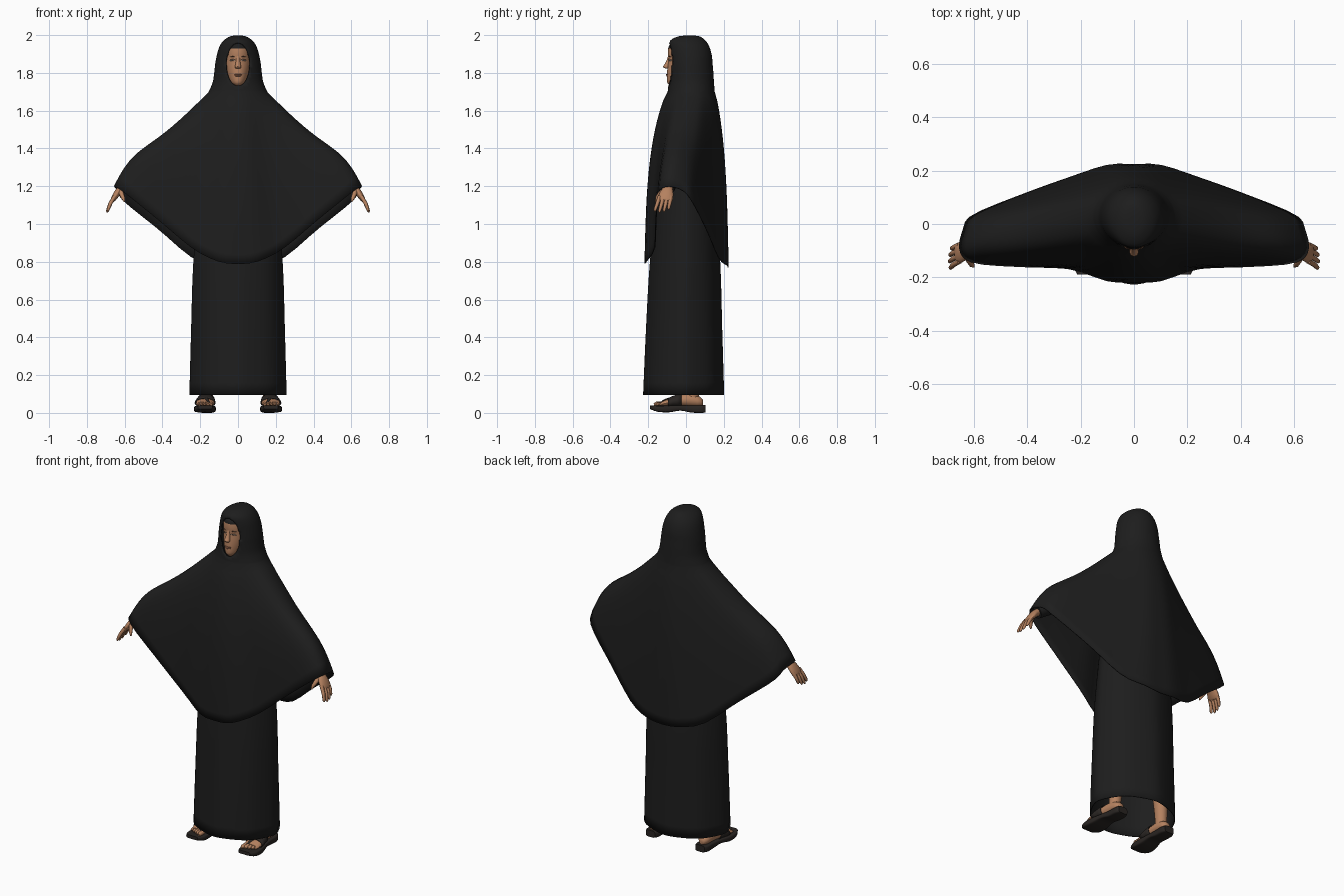
import bpy, bmesh, math
from mathutils import Vector

cube = bpy.data.objects.get("Cube")
if cube:
    bpy.data.objects.remove(cube, do_unlink=True)


def material(name, rgb):
    m = bpy.data.materials.new(name)
    m.use_nodes = True
    m.diffuse_color = (*rgb, 1)
    bsdf = next(n for n in m.node_tree.nodes if n.type == 'BSDF_PRINCIPLED')
    bsdf.inputs["Base Color"].default_value = (*rgb, 1)
    return m


CLOTH = material("black cloth", (0.0125, 0.0125, 0.0125))
SKIN = material("skin", (0.46, 0.22, 0.115))
LEATHER = material("dark leather", (0.022, 0.018, 0.016))
LIP = material("lips", (0.36, 0.155, 0.09))
WHITE = material("eye white", (0.5, 0.42, 0.36))
HAIR = material("brow", (0.12, 0.06, 0.035))


def spline(keys, t):
    """Smooth curve through evenly spaced keys, t from 0 to 1."""
    f = t * (len(keys) - 1)
    i = min(int(f), len(keys) - 2)
    f -= i
    a, b, c, d = (keys[max(0, min(len(keys) - 1, i + k))] for k in (-1, 0, 1, 2))
    return [q + f / 2 * (r - p + f * (2 * p - 5 * q + 4 * r - s + f * (3 * q - 3 * r + s - p)))
            for p, q, r, s in zip(a, b, c, d)]


def finish(name, bm, mats, mirror=False, thick=0):
    bmesh.ops.recalc_face_normals(bm, faces=bm.faces)
    mesh = bpy.data.meshes.new(name)
    bm.to_mesh(mesh)
    bm.free()
    for m in mats:
        mesh.materials.append(m)
    ob = bpy.data.objects.new(name, mesh)
    bpy.context.collection.objects.link(ob)
    if thick:
        ob.modifiers.new("thickness", 'SOLIDIFY').thickness = thick
    if mirror:
        ob.modifiers.new("mirror", 'MIRROR')
    bpy.ops.object.select_all(action='DESELECT')
    ob.select_set(True)
    bpy.context.view_layer.objects.active = ob
    bpy.ops.object.shade_smooth_by_angle(angle=math.radians(50))
    return ob


def bridge(bm, r0, r1):
    n = len(r0)
    for j in range(n):
        k = (j + 1) % n
        bm.faces.new((r0[j], r0[k], r1[k], r1[j]))


def tube(name, keys, mat, side=(1, 0, 0), axis=None, n=12, steps=0, sq=1.0,
         caps=True, mirror=False, thick=0, ripple=0):
    """Loft of ellipses; keys are (x, y, z, side radius, other radius)."""
    if steps:
        keys = [spline(keys, i / steps) for i in range(steps + 1)]
    bm = bmesh.new()
    rings = []
    for i, key in enumerate(keys):
        a, b = keys[max(0, i - 1)], keys[min(len(keys) - 1, i + 1)]
        d = Vector(axis or Vector(b[:3]) - Vector(a[:3])).normalized()
        u = Vector(side)
        u = (u - d * u.dot(d)).normalized()
        v = d.cross(u)
        ring = []
        for j in range(n):
            c, s = math.cos(math.tau * j / n), math.sin(math.tau * j / n)
            c, s = (math.copysign(abs(q) ** sq, q) for q in (c, s))
            w = 1 + ripple * math.cos(8 * math.tau * j / n) * (1 - i / len(keys))
            ring.append(bm.verts.new(Vector(key[:3]) + (u * c * key[3] + v * s * key[4]) * w))
        rings.append(ring)
    for r0, r1 in zip(rings, rings[1:]):
        bridge(bm, r0, r1)
    if caps:
        bm.faces.new(rings[0])
        bm.faces.new(rings[-1])
    return finish(name, bm, [mat], mirror, thick)


def stack(profile):
    """Turn (z, half width, front y, back y) into loft keys."""
    return [(0, (f + b) / 2, z, w, (b - f) / 2) for z, w, f, b in profile]


# Hooded cape: head rings, then columns running from the neck to the slanted hem
hood = [(1.998, .015, 0, .04), (1.992, .045, -.045, .075), (1.97, .078, -.084, .104),
        (1.935, .1, -.09, .125), (1.89, .113, -.09, .137), (1.845, .121, -.09, .141),
        (1.8, .126, -.09, .145), (1.75, .134, -.091, .148), (1.7, .155, -.097, .152)]
hem = [(0, -.22, .79), (.1, -.215, .8), (.24, -.17, .87), (.42, -.162, 1.02),
       (.6, -.147, 1.165), (.655, -.1, 1.2), (.642, -.02, 1.18), (.605, .035, 1.12),
       (.42, .112, .97), (.24, .177, .82), (.1, .222, .78), (0, .225, .77)]
COLS, HEAD, BODY = 64, 28, 18
bm = bmesh.new()
rings = []
for i in range(HEAD + BODY + 1):
    z, w, f, b = spline(hood, min(1, i / HEAD))
    t = max(0, (i - HEAD) / BODY)
    ring = []
    for j in range(COLS):
        a = math.tau * j / COLS
        c, s = math.cos(a), math.sin(a)
        p = Vector((w * s, (f + b) / 2 - (b - f) / 2 * c, z))
        if t:
            end = Vector(spline(hem, min(a, math.tau - a) / math.pi))
            end.x = math.copysign(end.x, s)
            p = p.lerp(end, t)
            p.y -= (.045 if c > 0 else .025) * c * math.sin(math.pi * t ** .7)
            p.z += .055 * s ** 4 * math.sin(math.pi * t ** 3)
        ring.append(bm.verts.new(p))
    rings.append(ring)
for r0, r1 in zip(rings, rings[1:]):
    bridge(bm, r0, r1)
bm.faces.new(rings[0])


# Oval face opening with its edge snapped to the oval
def oval(p):
    return math.hypot(p.x / .063, (p.z - 1.845) / .113)


cut = [f for f in bm.faces if f.calc_center_median().y < 0 and oval(f.calc_center_median()) < 1]
bmesh.ops.delete(bm, geom=cut, context='FACES')
for v in bm.verts:
    if v.is_boundary and v.co.z > 1.7:
        k = 1 / oval(v.co)
        v.co.x *= k
        v.co.z = 1.845 + (v.co.z - 1.845) * k
finish("hooded_cape", bm, [CLOTH], thick=.006)

# Long dress and sleeves
tube("long_dress", stack([(.095, .255, -.225, .2), (.45, .246, -.21, .19), (.8, .235, -.19, .18),
                          (1.2, .2, -.15, .15), (1.5, .16, -.1, .12), (1.6, .1, -.06, .1)]),
     CLOTH, axis=(0, 0, 1), n=72, steps=20, sq=1.08, caps=False, thick=.006, ripple=.01)
tube("sleeve", [(.12, .02, 1.55, .07, .07), (.38, -.03, 1.35, .055, .055),
                (.61, -.095, 1.19, .036, .034)], CLOTH, side=(0, 1, 0), n=16, mirror=True)

# Head with a dark under-cap above the forehead
head = tube("head", stack([(1.69, .035, -.05, .05), (1.73, .028, -.083, .06), (1.75, .044, -.1, .07),
                           (1.79, .058, -.101, .08), (1.83, .067, -.098, .09), (1.87, .071, -.094, .1),
                           (1.91, .071, -.096, .1), (1.945, .064, -.088, .09), (1.97, .04, -.05, .06)]),
            SKIN, axis=(0, 0, 1), n=32, steps=32)
head.data.materials.append(CLOTH)
for p in head.data.polygons:
    p.material_index = int(p.center.z > 1.932)

# Face features
tube("nose", [(0, -.084, 1.89, .012, .011), (0, -.089, 1.868, .011, .013), (0, -.098, 1.845, .014, .016),
              (0, -.105, 1.832, .017, .017), (0, -.099, 1.823, .012, .01)],
     SKIN, axis=(0, 0, -1), n=16, steps=10)
for name, z, r in (("upper_lip", 1.791, .003), ("lower_lip", 1.785, .0035)):
    tube(name, [(-.022, -.092, z, .001, .001), (-.01, -.1, z, r, .004), (0, -.101, z, r, .005),
                (.01, -.1, z, r, .004), (.022, -.092, z, .001, .001)], LIP, side=(0, 0, 1), n=8, steps=8)
for name, mat, z, r, y in (("eye", WHITE, 1.867, .004, 0), ("eyelash", HAIR, 1.871, .0015, -.002),
                           ("eyebrow", HAIR, 1.886, .0018, .001)):
    tube(name, [(.016, y - .091, z - .001, .001, .001), (.028, y - .088, z + .001, r, .003),
                (.043, y - .076, z - .002, .001, .001)], mat, side=(0, 0, 1), n=8, steps=6, mirror=True)
tube("iris", [(.028, -.086, 1.867, .0035, .0035), (.028, -.0915, 1.867, .003, .003)],
     HAIR, n=10, mirror=True)

# Hands, hanging down and slightly forward
tube("palm", [(.59, -.092, 1.205, .026, .022), (.618, -.097, 1.185, .027, .02), (.638, -.102, 1.165, .036, .018),
              (.66, -.11, 1.132, .04, .014), (.666, -.112, 1.122, .034, .009)],
     SKIN, side=(0, 1, 0), n=16, steps=8, mirror=True)
for i, length in enumerate((.8, .95, 1, .92)):
    y = -.08 - .02 * i
    lean = -.012 - .004 * i
    tube("finger_%d" % (i + 1),
         [(.654, y, 1.145, .0105, .0105), (.654 + .024 * length, y + lean * .5, 1.145 - .04 * length, .01, .01),
          (.654 + .037 * length, y + lean, 1.145 - .076 * length, .008, .008),
          (.654 + .039 * length, y + lean, 1.145 - .085 * length, .003, .003)],
         SKIN, side=(0, 1, 0), n=8, mirror=True)
tube("thumb", [(.622, -.11, 1.18, .014, .014), (.617, -.138, 1.16, .013, .012), (.608, -.153, 1.138, .01, .01),
               (.601, -.16, 1.118, .004, .004)], SKIN, side=(1, 0, 0), n=8, mirror=True)

# Legs and feet
tube("leg", [(.165, .03, .055, .032, .036), (.163, .035, .12, .033, .035), (.15, .04, .3, .045, .048),
             (.13, .03, .55, .055, .055)], SKIN, n=16, steps=8, mirror=True)
foot = [(.165, .09, .055, .014, .014), (.165, .07, .06, .031, .028), (.167, .02, .068, .037, .036),
        (.171, -.04, .064, .043, .03), (.174, -.095, .053, .049, .02), (.175, -.13, .046, .046, .013)]
tube("foot", foot, SKIN, axis=(0, -1, 0), n=16, steps=12, mirror=True)
for i in range(5):
    x, tip, r = .142 + .0175 * i, -.17 + .007 * i, .012 - .001 * i
    tube("toe_%d" % (i + 1), [(x, -.115, .048, r, r), (x, tip + .012, .047, r, r), (x, tip, .045, r / 2, r / 2)],
         SKIN, n=8, mirror=True)

# Sandals
tube("sandal_sole", [(.165, .104, .022, .03, .02), (.165, .078, .02, .041, .02), (.166, .025, .021, .041, .019),
                     (.17, -.03, .026, .046, .014), (.174, -.09, .021, .056, .018), (.175, -.15, .022, .056, .016),
                     (.174, -.19, .03, .038, .01)],
     LEATHER, axis=(0, -1, 0), n=24, steps=18, sq=.4, mirror=True)
band = [spline(foot, t) for t in (.55, .63, .71, .8)]
tube("instep_strap", [(x, y, z, a + .007, b + .006) for x, y, z, a, b in band],
     LEATHER, axis=(0, -1, 0), n=20, caps=False, thick=.004, mirror=True)
tube("toe_strap", [(.17, -.08, .079, .012, .005), (.16, -.115, .067, .007, .005), (.152, -.15, .042, .005, .004)],
     LEATHER, n=8, mirror=True)
